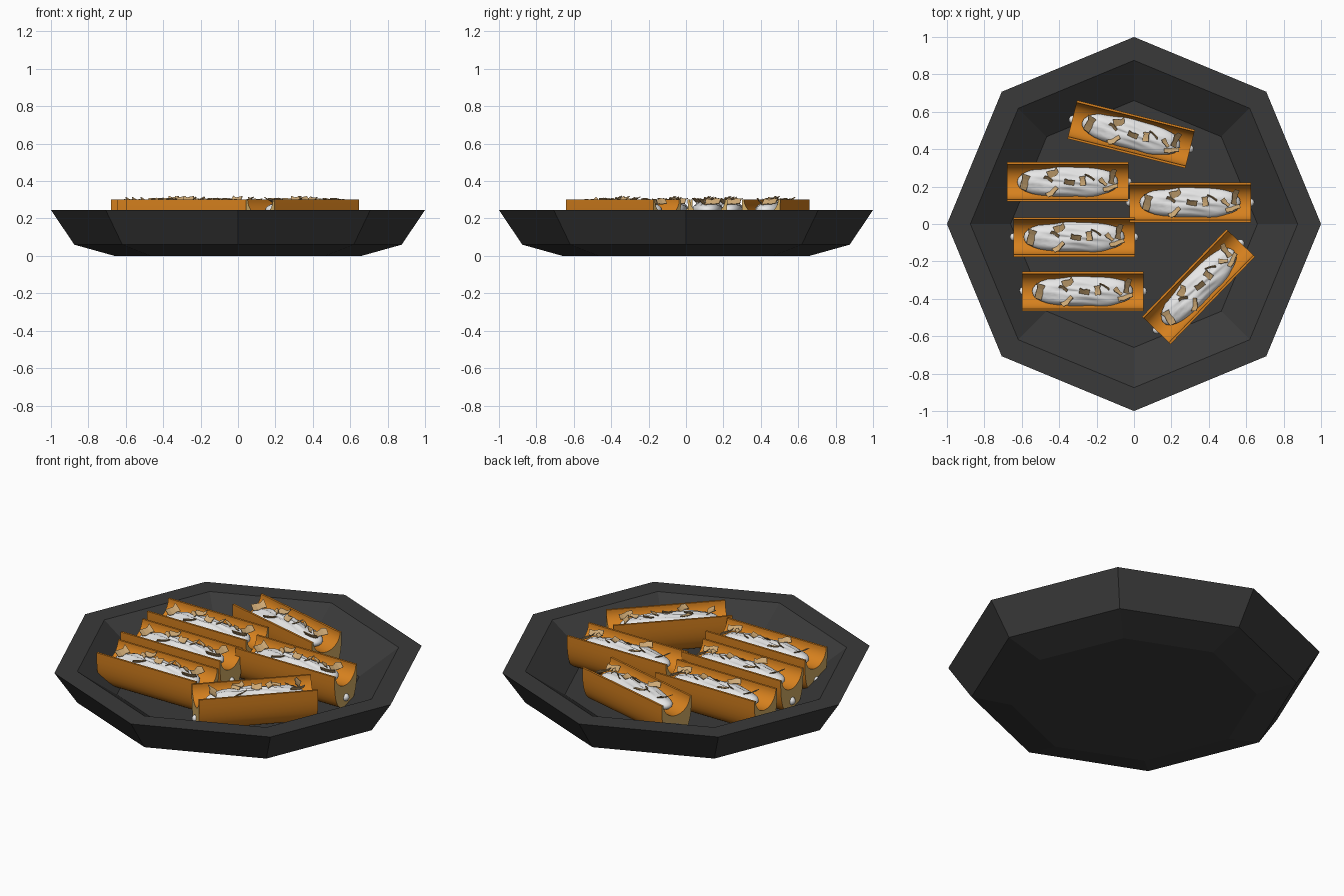
import bpy, bmesh, math, random
from mathutils import Matrix, Vector

cube = bpy.data.objects.get("Cube")
if cube:
    bpy.data.objects.remove(cube, do_unlink=True)
random.seed(4)


def material(name, rgb):
    m = bpy.data.materials.new(name)
    m.use_nodes = True
    m.diffuse_color = (*rgb, 1)
    bsdf = m.node_tree.nodes["Principled BSDF"]
    bsdf.inputs["Base Color"].default_value = (*rgb, 1)
    bsdf.inputs["Roughness"].default_value = 0.8
    return m


CHARCOAL = material("charcoal", (0.042, 0.042, 0.042))
ORANGE = material("toasted orange", (0.68, 0.22, 0.013))
CRUMB = material("crumb tan", (0.66, 0.42, 0.13))
CREAM = material("cream white", (0.8, 0.8, 0.8))
FLAKE = material("flake tan", (0.62, 0.4, 0.18))


def to_mesh(bm, name, *mats):
    bmesh.ops.recalc_face_normals(bm, faces=bm.faces)
    me = bpy.data.meshes.new(name)
    bm.to_mesh(me)
    bm.free()
    for m in mats:
        me.materials.append(m)
    return me


def place(name, me, matrix=Matrix(), smooth=None):
    ob = bpy.data.objects.new(name, me)
    bpy.context.collection.objects.link(ob)
    ob.matrix_world = matrix
    if smooth:
        bpy.ops.object.select_all(action="DESELECT")
        ob.select_set(True)
        bpy.context.view_layer.objects.active = ob
        bpy.ops.object.shade_smooth_by_angle(angle=math.radians(smooth))
    return ob


def make_plate():
    # Eight-sided dish: outer wall, flat rim, sloped inner wall and floor
    bm = bmesh.new()
    profile = [(0.66, 0), (0.875, 0.06), (1, 0.245), (0.875, 0.245), (0.66, 0.09)]
    rings = [[bm.verts.new((r * math.cos(k * math.pi / 4), r * math.sin(k * math.pi / 4), z))
              for k in range(8)] for r, z in profile]
    for a, b in zip(rings, rings[1:]):
        for k in range(8):
            n = (k + 1) % 8
            bm.faces.new((a[k], a[n], b[n], b[k]))
    bm.faces.new(rings[0])
    bm.faces.new(rings[-1])
    return to_mesh(bm, "plate", CHARCOAL)


def make_bun(length=0.65, steps=20):
    # Trough-shaped bun: rounded outer shell, hollow inside, crumb on the cut ends
    bm = bmesh.new()
    ends = []
    for x in (-length / 2, length / 2):
        outer, inner = [], []
        for i in range(steps + 1):
            a = math.pi * i / steps
            c, s = math.cos(a), math.sin(a)
            wide = math.copysign(abs(c) ** 0.6, c)
            outer.append(bm.verts.new((x, 0.106 * wide, 0.302 - 0.207 * s ** 0.8)))
            inner.append(bm.verts.new((x, 0.094 * c, 0.302 - 0.085 * s)))
        ends.append((outer, inner))
    (o1, i1), (o2, i2) = ends
    for i in range(steps):
        bm.faces.new((o1[i], o1[i + 1], o2[i + 1], o2[i]))
        bm.faces.new((i1[i], i1[i + 1], i2[i + 1], i2[i]))
        for o, n in ends:
            bm.faces.new((o[i], o[i + 1], n[i + 1], n[i])).material_index = 1
    for i in (0, steps):
        bm.faces.new((o1[i], o2[i], i2[i], i1[i]))
    return to_mesh(bm, "bun", ORANGE, CRUMB)


def make_cream():
    # Long lumpy blob with blunt ends
    bm = bmesh.new()
    bmesh.ops.create_uvsphere(bm, u_segments=32, v_segments=20, radius=1)
    for v in bm.verts:
        x, y, z = v.co
        blunt = (1 - 0.45 * x * x) ** -0.5
        lump = 1 + 0.05 * math.sin(9 * x + 3 * y) + 0.04 * math.sin(5 * x - 6 * y)
        v.co = (0.27 * x, 0.08 * y * blunt * lump,
                0.247 + 0.046 * z * blunt * lump + 0.004 * math.sin(14 * y + 6 * x) * max(z, 0))
    return to_mesh(bm, "cream", CREAM)


def make_nubs():
    # Dots of filling poking out of both cut ends
    bm = bmesh.new()
    for x in (-0.322, 0.322):
        bmesh.ops.create_uvsphere(bm, u_segments=12, v_segments=8, radius=0.022,
                                  matrix=Matrix.Translation((x, 0, 0.145)))
    return to_mesh(bm, "filling_dots", CREAM)


def make_flakes():
    # Thin bent shavings: position, length, width and tilt of each
    bm = bmesh.new()
    flakes = [(-0.235, 0, 0.08, 0.05, 70, 30), (-0.08, 0.05, 0.06, 0.04, 20, 15),
              (-0.08, -0.055, 0.07, 0.03, 40, -40), (-0.1, 0.02, 0.05, 0.02, -30, 50),
              (0.01, 0, 0.055, 0.03, -10, 40), (0.08, 0.005, 0.05, 0.035, 100, -25),
              (0.12, 0.03, 0.06, 0.015, -30, 60), (0.23, -0.035, 0.08, 0.035, 15, -50),
              (0.235, 0.03, 0.08, 0.04, 75, 45), (0.19, 0.0, 0.05, 0.025, 130, 30)]
    for x, y, length, width, turn, tilt in flakes:
        z = 0.302 - 2 * y * y - 0.2 * x * x
        mat = (Matrix.Translation((x, y, z)) @ Matrix.Rotation(math.radians(turn), 4, "Z")
               @ Matrix.Rotation(math.radians(tilt), 4, "X"))
        rows = []
        for t in (-0.5, -0.15, 0.2, 0.5):
            half = width * random.uniform(0.35, 0.6)
            shift = random.uniform(-0.2, 0.2) * width
            bend = 0.25 * length * t * t
            rows.append([bm.verts.new(mat @ Vector((t * length, shift + s * half, bend + h)))
                         for s, h in ((-1, 0), (1, 0), (1, 0.004), (-1, 0.004))])
        for a, b in zip(rows, rows[1:]):
            for k in range(4):
                n = (k + 1) % 4
                bm.faces.new((a[k], a[n], b[n], b[k]))
        bm.faces.new(rows[0])
        bm.faces.new(rows[-1])
    return to_mesh(bm, "flakes", FLAKE)


place("plate", make_plate())

# Six filled buns laid out on the plate
bun, cream, nubs, flakes = make_bun(), make_cream(), make_nubs(), make_flakes()
layout = [(-0.355, 0.225, 0), (-0.32, -0.07, 0), (-0.275, -0.36, 0),
          (0.3, 0.115, 0), (-0.015, 0.48, -14), (0.345, -0.335, 46)]
for i, (x, y, angle) in enumerate(layout, 1):
    m = Matrix.Translation((x, y, 0)) @ Matrix.Rotation(math.radians(angle), 4, "Z")
    place(f"bun_{i}", bun, m, 40)
    place(f"cream_{i}", cream, m, 60)
    place(f"filling_dots_{i}", nubs, m, 60)
    place(f"flakes_{i}", flakes, m)
